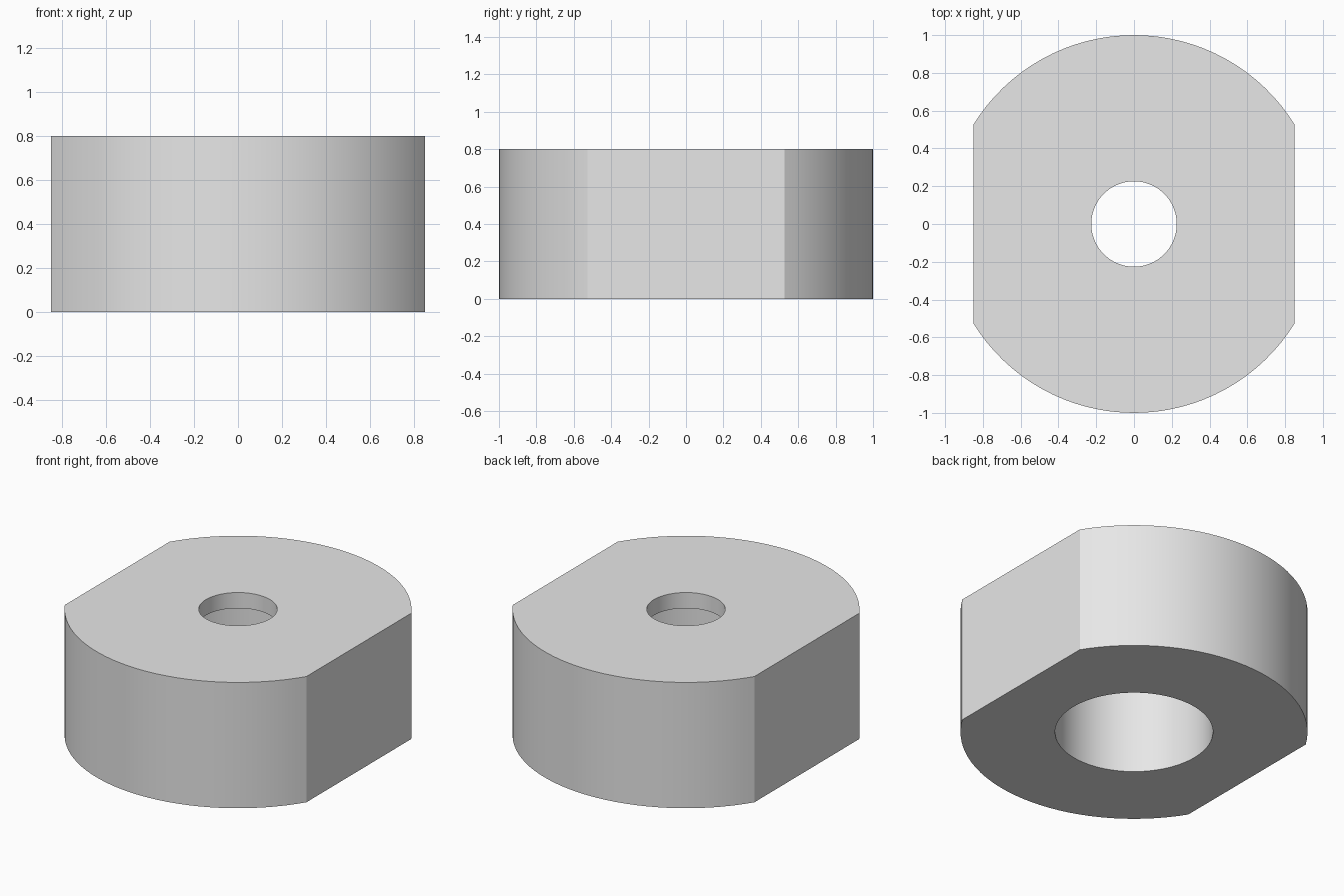
import bpy, bmesh, math

cube = bpy.data.objects.get("Cube")
if cube:
    bpy.data.objects.remove(cube, do_unlink=True)

RADIUS, FLAT_X, HEIGHT = 1.0, 0.85, 0.8
HOLE, BORE, LIP_Z = 0.226, 0.455, 0.7

grey = bpy.data.materials.new("plain grey")
grey.use_nodes = True
grey.diffuse_color = (0.8, 0.8, 0.8, 1)
grey.node_tree.nodes["Principled BSDF"].inputs["Base Color"].default_value = (0.8, 0.8, 0.8, 1)

# Angles round the block, with a step exactly on each corner of the flats
corner = math.acos(FLAT_X / RADIUS)
spans = [(-corner, corner, 18), (corner, math.pi - corner, 32)]
half = [a + (b - a) * i / n for a, b, n in spans for i in range(n)]
angles = half + [a + math.pi for a in half]


def outline(a):
    """Distance from the axis to the round body with two flats."""
    return min(RADIUS, FLAT_X / max(abs(math.cos(a)), 1e-6))


# Section: outer wall, top, small hole, ceiling of the bore, bore wall, underside
section = [(None, 0), (None, HEIGHT), (HOLE, HEIGHT),
           (HOLE, LIP_Z), (BORE, LIP_Z), (BORE, 0)]

bm = bmesh.new()
rings = []
for radius, z in section:
    ring = []
    for a in angles:
        r = radius or outline(a)
        ring.append(bm.verts.new((r * math.cos(a), r * math.sin(a), z)))
    rings.append(ring)
for k, ring in enumerate(rings):
    above = rings[(k + 1) % len(rings)]
    for i in range(len(angles)):
        j = (i + 1) % len(angles)
        bm.faces.new((ring[i], ring[j], above[j], above[i]))
bmesh.ops.recalc_face_normals(bm, faces=bm.faces)

mesh = bpy.data.meshes.new("bored_block")
bm.to_mesh(mesh)
bm.free()
mesh.materials.append(grey)
block = bpy.data.objects.new("bored_block", mesh)
bpy.context.collection.objects.link(block)

# Round walls smooth, corners sharp
bpy.ops.object.select_all(action="DESELECT")
block.select_set(True)
bpy.context.view_layer.objects.active = block
bpy.ops.object.shade_smooth_by_angle(angle=math.radians(20))
